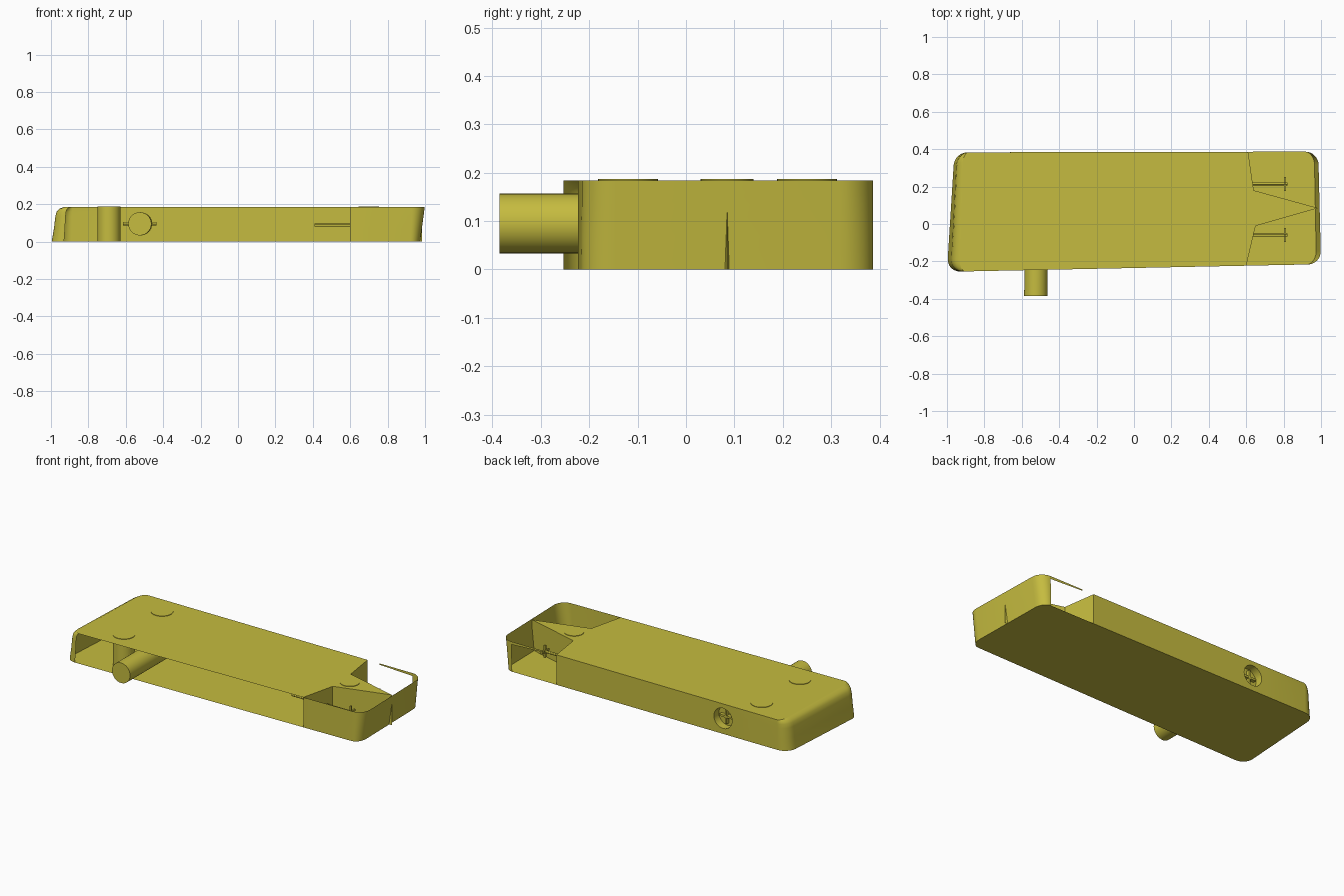
import bpy, bmesh, math
from mathutils import Vector

if "Cube" in bpy.data.objects:
    bpy.data.objects.remove(bpy.data.objects["Cube"])

mat = bpy.data.materials.new("olive_yellow")
mat.diffuse_color = (0.56, 0.50, 0.05, 1)
mat.use_nodes = True
mat.node_tree.nodes["Principled BSDF"].inputs["Base Color"].default_value = mat.diffuse_color
TOP = 0.184


def finish(bm, name, angle=30):
    me = bpy.data.meshes.new(name)
    bm.to_mesh(me)
    bm.free()
    ob = bpy.data.objects.new(name, me)
    bpy.context.collection.objects.link(ob)
    me.materials.append(mat)
    bpy.ops.object.select_all(action='DESELECT')
    ob.select_set(True)
    bpy.context.view_layer.objects.active = ob
    bpy.ops.object.shade_smooth_by_angle(angle=math.radians(angle))
    return ob


def cylinder(name, a, b, r, n=32):
    a, b = Vector(a), Vector(b)
    bpy.ops.mesh.primitive_cylinder_add(vertices=n, radius=r, depth=(b - a).length,
                                        location=(a + b) / 2)
    ob = bpy.context.object
    ob.rotation_euler = (b - a).to_track_quat('Z', 'Y').to_euler()
    ob.name = name
    ob.data.materials.append(mat)
    bpy.ops.object.shade_smooth_by_angle(angle=math.radians(30))
    return ob


def box(name, loc, size):
    bpy.ops.mesh.primitive_cube_add(size=1, location=loc)
    ob = bpy.context.object
    ob.scale = size
    ob.name = name
    ob.data.materials.append(mat)


# Rounded outline: right-front, right-back, left-back, left-front
corners = [Vector(c) for c in ((1, -.215), (.985, .387), (-.96, .383), (-1, -.255))]


def fillet(i, r=.07, n=8):
    p = corners[i]
    d1 = (corners[i - 1] - p).normalized()
    d2 = (corners[(i + 1) % 4] - p).normalized()
    c = p + (d1 + d2) * r
    angs = [math.pi / 2 * k / n for k in range(n + 1)]
    return [c - r * (d2 * math.cos(a) + d1 * math.sin(a)) for a in angs]


def edge_point(x, i, j):
    a, b = corners[i], corners[j]
    return a.lerp(b, (x - a.x) / (b.x - a.x))


def front(x): return edge_point(x, 3, 0)
def back(x): return edge_point(x, 1, 2)


# Left end leans in and rounds over at the top; right end leans out
levels = ((0, 0), (.07, .012), (.135, .02), (.16, .027), (.176, .043), (TOP, .066))


def at(p, z, left):
    tl = min(max((-.88 - p.x) / .12, 0), 1)
    tr = min(max((p.x - .9) / .1, 0), 1)
    return (p.x + tl * left - tr * .025 * (1 - z / TOP), p.y, z)


def wall(name, path):
    bm = bmesh.new()
    rows = [[bm.verts.new(at(p, z, s)) for p in path] for z, s in levels]
    for lo, hi in zip(rows, rows[1:]):
        for k in range(len(path) - 1):
            bm.faces.new((lo[k], lo[k + 1], hi[k + 1], hi[k]))
    finish(bm, name, 40)


def plate(name, pts):
    bm = bmesh.new()
    bm.faces.new([bm.verts.new(p) for p in pts])
    bmesh.ops.triangulate(bm, faces=bm.faces[:])
    finish(bm, name)


# Shell walls, leaving the long front and the back pocket open
left_path = fillet(2) + fillet(3)
wall("right_end_wall", [front(.6)] + fillet(0) + fillet(1))
wall("back_wall", [back(.61), back(-.435)])
wall("left_end_wall", [back(-.605)] + left_path)

# Back wall section with the round hole
bm = bmesh.new()
cx, cz, hole_r, N = -.52, .095, .062, 24
inner, outer = [], []
for k in range(N):
    a = 2 * math.pi * k / N
    c, s = math.cos(a), math.sin(a)
    m = max(abs(c), abs(s))
    x = cx + .085 * c / m
    z = TOP / 2 + TOP / 2 * s / m
    outer.append(bm.verts.new((x, back(x).y, z)))
    x = cx + hole_r * c
    inner.append(bm.verts.new((x, back(x).y, cz + hole_r * s)))
for k in range(N):
    j = (k + 1) % N
    bm.faces.new((inner[k], inner[j], outer[j], outer[k]))
finish(bm, "back_wall_hole_section")

# Top plate with pointed tongue, and floor
notch = [Vector(p) for p in ((.65, -.01), (.985, .085), (.64, .18))]
top_path = [back(.61)] + left_path + [front(.6)]
plate("top_plate", [at(p, TOP, .066) for p in top_path] + [(p.x, p.y, TOP) for p in notch])
plate("floor_plate", [at(p, 0, 0) for i in range(4) for p in fillet(i)])

# Partition walls under the tongue edge
bm = bmesh.new()
path = [front(.6)] + notch + [back(.61)]
for p, q in zip(path, path[1:]):
    bm.faces.new([bm.verts.new(v) for v in
                  ((p.x, p.y, 0), (q.x, q.y, 0), (q.x, q.y, TOP), (p.x, p.y, TOP))])
finish(bm, "pocket_partition")

# Thin strip left over the back opening
p, q = back(.69), back(.92)
plate("back_top_strip", [(p.x, p.y, .176), (q.x, q.y, .166), (q.x, q.y, TOP), (p.x, p.y, TOP)])

# Vertical bosses
for i, (x, y) in enumerate(((-.69, -.12), (-.69, .25), (.7, .085))):
    cylinder(f"boss_{i + 1}", (x, y, 0), (x, y, .187), .062 if x < 0 else .055)

# Cross tube: solid through the front, hollow at the back hole
cylinder("cross_tube", (-.525, -.385, .095), (-.52, .335, .095), .062)
bm = bmesh.new()
rings = [[bm.verts.new((cx + hole_r * math.cos(2 * math.pi * k / N), y,
                        cz + hole_r * math.sin(2 * math.pi * k / N))) for k in range(N)]
         for y in (.33, .384)]
for k in range(N):
    j = (k + 1) % N
    bm.faces.new((rings[0][k], rings[0][j], rings[1][j], rings[1][k]))
finish(bm, "cross_tube_socket")
cylinder("cross_pin", (-.615, .3, .095), (-.435, .3, .095), .01, 12)
box("socket_blade_flat", (cx, .345, cz), (.09, .025, .012))
box("socket_blade_upright", (cx, .345, cz), (.012, .025, .09))

# Contact rods with crossed fins
for side, y in (("front", -.06), ("back", .215)):
    cylinder(side + "_contact_rod", (.41, y, .0875), (.82, y, .0875), .008, 12)
    box(side + "_fin_flat", (.808, y, .0875), (.01, .075, .012))
    box(side + "_fin_upright", (.808, y, .0875), (.01, .012, .075))
